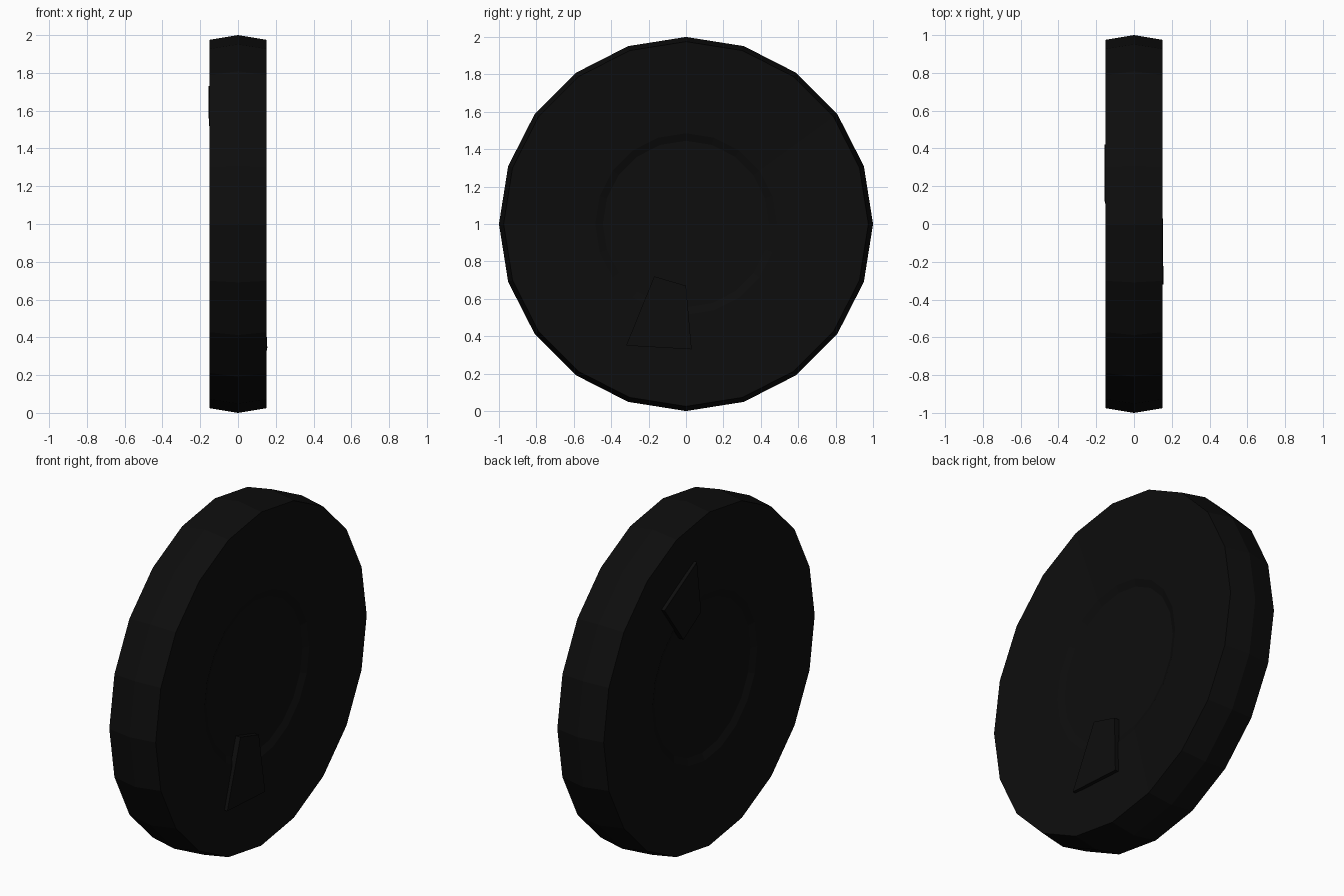
import bpy, bmesh, math

if "Cube" in bpy.data.objects:
    bpy.data.objects.remove(bpy.data.objects["Cube"])

SIDES = 20

# One flat colour
rubber = bpy.data.materials.new("black rubber")
rubber.diffuse_color = (0.004, 0.004, 0.004, 1)
rubber.use_nodes = True
rubber.node_tree.nodes["Principled BSDF"].inputs["Base Color"].default_value = rubber.diffuse_color


def add_object(name, bm):
    bmesh.ops.recalc_face_normals(bm, faces=bm.faces)
    mesh = bpy.data.meshes.new(name)
    bm.to_mesh(mesh)
    bm.free()
    mesh.materials.append(rubber)
    obj = bpy.data.objects.new(name, mesh)
    bpy.context.collection.objects.link(obj)
    return obj


# Wheel disc: (x, radius) profile spun about the x axis, with a crowned tread,
# slightly dished sides and a recessed hub
half = [(0.105, 0.445), (0.122, 0.485), (0.15, 0.975)]
profile = [(-x, r) for x, r in half] + [(0, 1.0)] + half[::-1]
bm = bmesh.new()
rings = []
for x, r in profile:
    angles = [2 * math.pi * i / SIDES for i in range(SIDES)]
    rings.append([bm.verts.new((x, r * math.cos(a), 1 + r * math.sin(a))) for a in angles])
for a, b in zip(rings, rings[1:]):
    for i in range(SIDES):
        j = (i + 1) % SIDES
        bm.faces.new((a[i], a[j], b[j], b[i]))
bm.faces.new(rings[0])
bm.faces.new(rings[-1])
add_object("wheel", bm)


# Tapered side plates, leaning with the dished side and overhanging the hub
def side_plate(name, side, outline):
    bm = bmesh.new()
    inner, outer = [], []
    for y, z in outline:
        top = 0.155 - 0.057 * max(0, 0.68 - math.hypot(y, z - 1))
        inner.append(bm.verts.new((side * (top - 0.03), y, z)))
        outer.append(bm.verts.new((side * top, y, z)))
    bm.faces.new(inner)
    bm.faces.new(outer)
    for i in range(4):
        j = (i + 1) % 4
        bm.faces.new((inner[i], inner[j], outer[j], outer[i]))
    add_object(name, bm)


side_plate("right_plate", 1, [(-0.32, 0.35), (0.03, 0.33), (0.0, 0.67), (-0.17, 0.72)])
side_plate("left_plate", -1, [(0.12, 1.73), (0.42, 1.56), (0.22, 1.31), (0.06, 1.41)])
